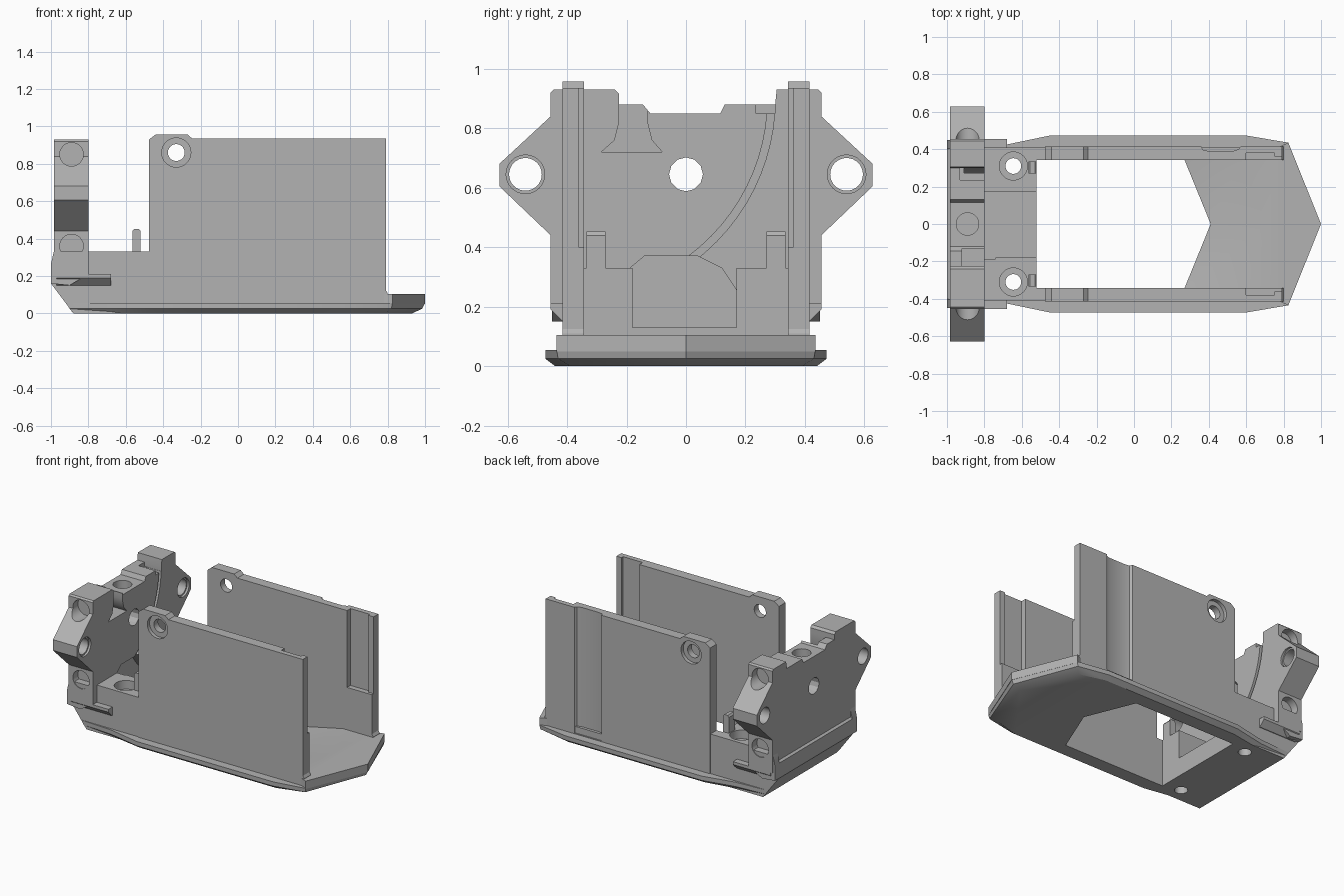
import bpy, bmesh, math
from mathutils import Vector

if "Cube" in bpy.data.objects:
    bpy.data.objects.remove(bpy.data.objects["Cube"], do_unlink=True)

grey = bpy.data.materials.new("plain grey")
grey.use_nodes = True
colour = (0.45, 0.45, 0.45, 1)
grey.diffuse_color = colour
grey.node_tree.nodes["Principled BSDF"].inputs["Base Color"].default_value = colour


def loft(name, layers):
    """Solid through matching rings of 3D points, capped at both ends."""
    bm = bmesh.new()
    rings = [[bm.verts.new(p) for p in layer] for layer in layers]
    n = len(rings[0])
    for a, b in zip(rings, rings[1:]):
        for i in range(n):
            j = (i + 1) % n
            bm.faces.new((a[i], a[j], b[j], b[i]))
    bm.faces.new(rings[0])
    bm.faces.new(rings[-1])
    bmesh.ops.recalc_face_normals(bm, faces=bm.faces)
    mesh = bpy.data.meshes.new(name)
    bm.to_mesh(mesh)
    bm.free()
    mesh.materials.append(grey)
    obj = bpy.data.objects.new(name, mesh)
    bpy.context.collection.objects.link(obj)
    return obj


def place(axis, p, d):
    return {"x": (d, p[0], p[1]), "y": (p[0], d, p[1]), "z": (p[0], p[1], d)}[axis]


def prism(name, pts, axis, lo, hi):
    return loft(name, [[place(axis, p, d) for p in pts] for d in (lo, hi)])


def box(name, x, y, z):
    return prism(name, [(x[0], y[0]), (x[1], y[0]), (x[1], y[1]), (x[0], y[1])], "z", *z)


def rod(name, centre, r, axis, lo, hi, sides=32):
    pts = [(centre[0] + r * math.cos(math.tau * i / sides),
            centre[1] + r * math.sin(math.tau * i / sides)) for i in range(sides)]
    return prism(name, pts, axis, lo, hi)


def mirrored(half):
    """Complete an outline that is symmetric about y = 0."""
    return half + [(x, -y) for x, y in reversed(half) if abs(y) > 1e-6]


def combine(obj, tools, operation="DIFFERENCE"):
    """Cut or add each tool, then bake the result and drop the tools."""
    for tool in tools:
        tool.hide_render = True
        mod = obj.modifiers.new("bool", "BOOLEAN")
        mod.operation, mod.object, mod.solver = operation, tool, "EXACT"
    bpy.context.view_layer.update()
    graph = bpy.context.evaluated_depsgraph_get()
    mesh = bpy.data.meshes.new_from_object(obj.evaluated_get(graph))
    obj.modifiers.clear()
    obj.data = mesh
    for tool in tools:
        bpy.data.objects.remove(tool, do_unlink=True)


def screw_holes():
    cutters = []
    for s in (-1, 1):
        cutters.append(rod("cut", (-0.645, s * 0.31), 0.042, "z", -0.1, 0.5))
        cutters.append(rod("cut", (-0.645, s * 0.31), 0.075, "z", 0.27, 0.5))
    return cutters


# Base plate with chamfered rim
bottom = mirrored([(-0.88, 0.39), (-0.68, 0.40), (-0.45, 0.44), (0.6, 0.44), (0.78, 0.39), (0.93, 0)])
rim = mirrored([(-0.9, 0.41), (-0.68, 0.425), (-0.45, 0.473), (0.6, 0.473), (0.82, 0.43), (0.985, 0)])
top = mirrored([(-0.92, 0.41), (-0.68, 0.425), (-0.45, 0.473), (0.6, 0.473), (0.825, 0.435), (1, 0)])
base = loft("base_plate", [[(x, y, z) for x, y in ring]
                           for ring, z in ((bottom, 0), (rim, 0.025), (top, 0.055))])
nose = prism("nose_floor", mirrored([(0.2, 0.41), (0.77, 0.41), (0.825, 0.435), (1, 0)]), "z", 0.05, 0.105)
combine(base, [nose], "UNION")
opening = prism("cut", mirrored([(-0.52, 0.343), (0.27, 0.343), (0.41, 0)]), "z", -0.1, 0.3)
ramp = loft("cut", [[(x, y, 0.04), (x + 0.3, y, 0.105), (x + 0.3, y, 0.2), (x - 0.1, y, 0.2), (x - 0.1, y, 0.04)]
                    for x, y in ((0.27, -0.343), (0.41, 0), (0.27, 0.343))])
combine(base, [opening, ramp] + screw_holes())

# Rear tub with sloped back, screw seats and central pocket
tub = prism("rear_tub", [(-0.88, 0), (-0.47, 0), (-0.47, 0.33), (-0.985, 0.33), (-0.985, 0.275),
                         (-1, 0.265), (-1, 0.16)], "y", -0.41, 0.41)
pocket_profile = [(-0.27, 0.13), (-0.27, 0.25), (-0.2, 0.32), (-0.14, 0.37),
                  (0.04, 0.37), (0.12, 0.33), (0.18, 0.24), (0.24, 0.17), (0.24, 0.13)]
combine(tub, [box("cut", (-0.8, -0.5), (-0.18, 0.17), (0.13, 0.5)),
              box("cut", (-0.52, -0.4), (-0.343, 0.343), (-0.1, 0.5)),
              prism("cut", pocket_profile, "x", -0.92, -0.74)] + screw_holes())

# Rear bulkhead with side ears and raised corner blocks
profile = [(-0.455, 0.21), (0.455, 0.21), (0.455, 0.44), (0.628, 0.605), (0.628, 0.68),
           (0.455, 0.84), (0.455, 0.92), (0.445, 0.93), (0.305, 0.93), (0.3, 0.88),
           (0.13, 0.88), (0.115, 0.85), (-0.12, 0.85), (-0.145, 0.88), (-0.225, 0.88),
           (-0.225, 0.915), (-0.24, 0.93), (-0.445, 0.93), (-0.455, 0.92), (-0.455, 0.84),
           (-0.628, 0.68), (-0.628, 0.605), (-0.455, 0.44)]
bulkhead = prism("bulkhead", profile, "x", -0.985, -0.8)
cutters = [rod("cut", (0, 0.645), 0.057, "x", -1.2, -0.6, 12),
           rod("cut", (0, 0.8), 0.06, "z", 0.73, 1.0),
           prism("cut", pocket_profile, "x", -0.92, -0.7)]
cutters[1].location = (-0.89, -0.8, 0)
for s in (-1, 1):
    cutters.append(rod("cut", (s * 0.54, 0.645), 0.055, "x", -1.2, -0.6))
    cutters.append(rod("cut", (s * 0.54, 0.645), 0.065, "x", -0.815, -0.6))
    for z in (0.85, 0.36):
        cutters.append(rod("cut", (-0.89, z), 0.063, "y", *sorted((s * 0.40, s * 0.8))))
# Flared groove beside the middle boss
groove = [(-0.225, 1), (-0.225, 0.82), (-0.24, 0.76), (-0.285, 0.72), (-0.08, 0.72),
          (-0.115, 0.76), (-0.13, 0.82), (-0.13, 1)]
cutters.append(prism("cut", groove, "x", -0.92, -0.7))
# Curved feed channel
inner, outer = [], []
for i in range(13):
    a = math.radians(4 + 54 * i / 12)
    for r, arc in ((0.66, inner), (0.685, outer)):
        arc.append((-0.385 + r * math.cos(a), 0.90 - r * math.sin(a)))
cutters.append(prism("cut", inner + outer[::-1], "x", -0.91, -0.7))
cutters.append(box("cut", (-0.93, -0.75), (0.235, 0.3), (0.85, 1)))
combine(bulkhead, cutters)

# Side walls with pin hole, end recess and, on one side, an outer groove
wall_profile = [(-0.475, 0.04), (0.8, 0.04), (0.8, 0.11), (0.79, 0.125), (0.79, 0.935),
                (-0.245, 0.935), (-0.27, 0.957), (-0.44, 0.957), (-0.475, 0.93)]
for s, side in ((1, "left"), (-1, "right")):
    def span(a, b):
        return sorted((s * a, s * b))
    wall = prism(side + "_wall", wall_profile, "y", *span(0.343, 0.415))
    cuts = [rod("cut", (-0.33, 0.86), 0.045, "y", *span(0.2, 0.6)),
            rod("cut", (-0.33, 0.86), 0.078, "y", *span(0.39, 0.6)),
            box("cut", (0.6, 0.75), span(0.2, 0.38), (0.4, 1.2)),
            box("cut", (0.74, 0.9), span(0.2, 0.362), (0.4, 1.2))]
    if s == 1:
        slot = [(0.35, 0.43), (0.37, 0.395), (0.4, 0.39), (0.53, 0.39), (0.56, 0.4), (0.58, 0.43)]
        cuts.append(prism("cut", slot, "z", 0.06, 1.2))
    combine(wall, cuts)

    # Prong standing on the tub
    prism(side + "_prong", [(-0.565, 0.2), (-0.52, 0.2), (-0.52, 0.44), (-0.53, 0.452),
                            (-0.555, 0.452), (-0.565, 0.44)], "y", *span(0.27, 0.335))
    # Ledge below the bulkhead with a chamfered underside
    ledge = [(s * 0.40, 0.15), (s * 0.415, 0.15), (s * 0.455, 0.19), (s * 0.455, 0.21), (s * 0.40, 0.21)]
    prism(side + "_ledge", ledge, "x", -0.97, -0.68)
    # Rear corner cheek closing the ledge to the back slope
    prism(side + "_cheek", [(-0.9, 0.15), (-0.8, 0.21), (-0.8, 0.33), (-0.985, 0.33),
                            (-1, 0.265), (-1, 0.16)], "y", *span(0.40, 0.45))

# Smooth round bores, keep crisp edges
for obj in bpy.context.collection.objects:
    if obj.type == "MESH" and grey.name in obj.data.materials:
        obj.data.shade_smooth()
        obj.data.set_sharp_from_angle(angle=math.radians(28))
